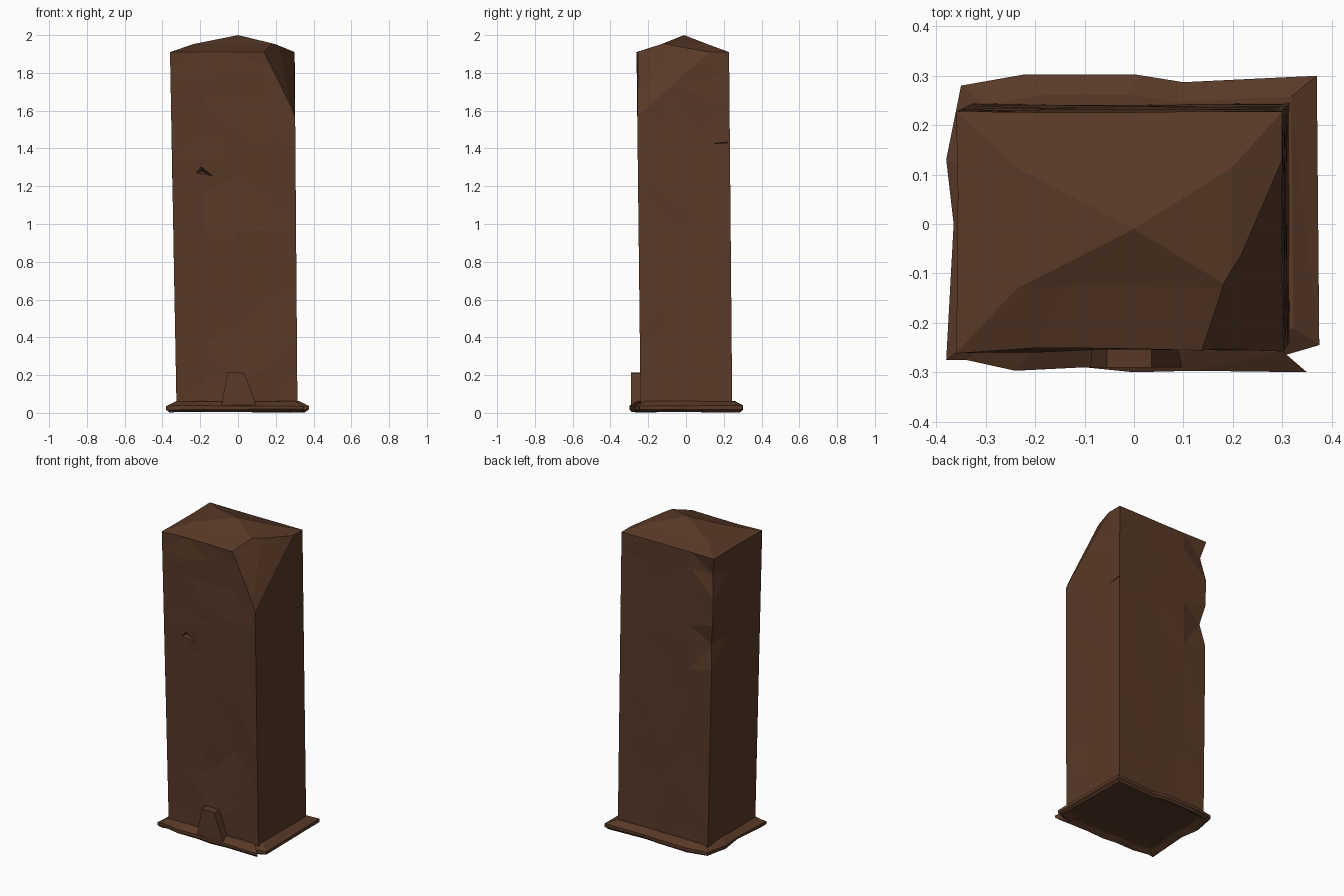
import bpy, bmesh, random
from mathutils import Vector

random.seed(4)
cube = bpy.data.objects.get("Cube")
if cube:
    bpy.data.objects.remove(cube, do_unlink=True)

brown = bpy.data.materials.new("dark brown stone")
brown.use_nodes = True
brown.diffuse_color = (0.098, 0.041, 0.02, 1)
brown.node_tree.nodes["Principled BSDF"].inputs["Base Color"].default_value = brown.diffuse_color


def finish(bm, name):
    bmesh.ops.recalc_face_normals(bm, faces=bm.faces)
    mesh = bpy.data.meshes.new(name)
    bm.to_mesh(mesh)
    bm.free()
    mesh.materials.append(brown)
    obj = bpy.data.objects.new(name, mesh)
    bpy.context.collection.objects.link(obj)
    return obj


def add_ring(bm, points):
    return [bm.verts.new(p) for p in points]


def bridge(bm, a, b):
    for i in range(len(a)):
        j = (i + 1) % len(a)
        bm.faces.new((a[i], a[j], b[j], b[i]))


def fan(bm, ring, tip):
    apex = bm.verts.new(tip)
    for i in range(len(ring)):
        bm.faces.new((ring[i], ring[(i + 1) % len(ring)], apex))


def hull(name, points):
    bm = bmesh.new()
    bmesh.ops.convex_hull(bm, input=add_ring(bm, points))
    return finish(bm, name)


# Rough pillar: rectangular rings that widen a little towards the top
def pillar_ring(z):
    t = z / 1.91
    left, right = -0.325 - 0.035 * t, 0.315 - 0.015 * t
    front, back = -0.24 - 0.022 * t, 0.245 - 0.017 * t
    corners = [Vector((left, front, z)), Vector((right, front, z)),
               Vector((right, back, z)), Vector((left, back, z))]
    points = []
    for side, steps in enumerate((4, 3, 4, 3)):
        a, b = corners[side], corners[(side + 1) % 4]
        inward = Vector((a.y - b.y, b.x - a.x, 0)).normalized()
        for k in range(steps):
            p = a.lerp(b, k / steps)
            if k:
                rough = 0.013 if side == 0 else 0.004
                p += inward * random.uniform(0, rough)
                if 0.1 < z < 1.85:
                    p.z += random.uniform(-0.05, 0.05)
            points.append(p)
    # Worn dents down the back edge
    if z in (1.35, 1.8):
        points[11] += Vector((0.025, -0.025, 0))
    return points


bm = bmesh.new()
rings = [add_ring(bm, pillar_ring(z))
         for z in (0.03, 0.2, 0.42, 0.65, 0.95, 1.2, 1.35, 1.48, 1.65, 1.8, 1.91)]
bm.faces.new(rings[0])
for lower, upper in zip(rings, rings[1:]):
    bridge(bm, lower, upper)

# Low uneven peak, with a shoulder near the front
shoulder = add_ring(bm, [(v.co.x * 0.66, v.co.y * 0.5, 1.952) for v in rings[-1]])
bridge(bm, rings[-1], shoulder)
fan(bm, shoulder, (0, -0.01, 2))
bmesh.ops.triangulate(bm, faces=bm.faces)

# Broken upper corner: two slanting breaks
for a, b, c in (((0.3, 0.13, 1.91), (0.3, -0.17, 1.65), (0.17, -0.22, 1.92)),
                ((0.3, -0.18, 1.66), (0.24, -0.26, 1.7), (0.3, -0.25, 1.59))):
    a, b, c = map(Vector, (a, b, c))
    normal = (b - a).cross(c - a).normalized()
    if normal.dot(Vector((0.3, -0.26, 1.9)) - a) < 0:
        normal.negate()
    cut = bmesh.ops.bisect_plane(bm, geom=bm.verts[:] + bm.edges[:] + bm.faces[:],
                                 plane_co=a, plane_no=normal, clear_outer=True)
    edges = [e for e in cut["geom_cut"] if isinstance(e, bmesh.types.BMEdge)]
    bmesh.ops.holes_fill(bm, edges=edges, sides=0)
pillar = finish(bm, "pillar")

# Chisel gash on the front and a thin crack on the side
cutters = [
    hull("gash_cutter", [(-0.26, -0.3, 1.26), (-0.2, -0.3, 1.33),
                         (-0.06, -0.3, 1.22), (-0.19, -0.215, 1.28)]),
    hull("crack_cutter", [(0.33, -0.02, 1.415), (0.33, 0.3, 1.445),
                          (0.33, 0.3, 1.43), (0.285, 0.2, 1.43)]),
]
for cutter in cutters:
    cutter.hide_render = True
    mod = pillar.modifiers.new("cut", 'BOOLEAN')
    mod.operation = 'DIFFERENCE'
    mod.solver = 'EXACT'
    mod.object = cutter
graph = bpy.context.evaluated_depsgraph_get()
carved = bpy.data.meshes.new_from_object(pillar.evaluated_get(graph))
pillar.modifiers.clear()
pillar.data = carved
for cutter in cutters:
    bpy.data.objects.remove(cutter, do_unlink=True)

# Thin ragged plinth with a shallow hollow underneath
outline = [(-0.38, -0.275), (-0.34, -0.275), (-0.24, -0.297), (-0.1, -0.29), (0, -0.3),
           (0.12, -0.297), (0.35, -0.3), (0.29, -0.27), (0.375, -0.245), (0.37, 0.3),
           (0.1, 0.287), (0, 0.303), (-0.22, 0.303), (-0.35, 0.28), (-0.38, 0.13),
           (-0.365, 0)]


def plinth_ring(scale, z, wobble=0.0):
    return [(x * scale, y * scale, z + random.uniform(0, wobble)) for x, y in outline]


bm = bmesh.new()
layers = [add_ring(bm, plinth_ring(*args)) for args in
          ((0.84, 0.025), (0.95, 0.0, 0.008), (1, 0.015, 0.006), (1, 0.032, 0.008),
           (0.86, 0.058, 0.006))]
for lower, upper in zip(layers, layers[1:]):
    bridge(bm, lower, upper)
fan(bm, layers[0], (-0.15, 0, 0.045))
fan(bm, layers[-1], (0, 0, 0.065))
bmesh.ops.triangulate(bm, faces=bm.faces)
finish(bm, "plinth")

# Tapered block at the foot of the front
hull("front_block", [(x, y, z) for y in (-0.29, -0.22)
                     for x, z in ((-0.09, 0.03), (0.1, 0.03), (0.035, 0.212), (-0.055, 0.215))])
